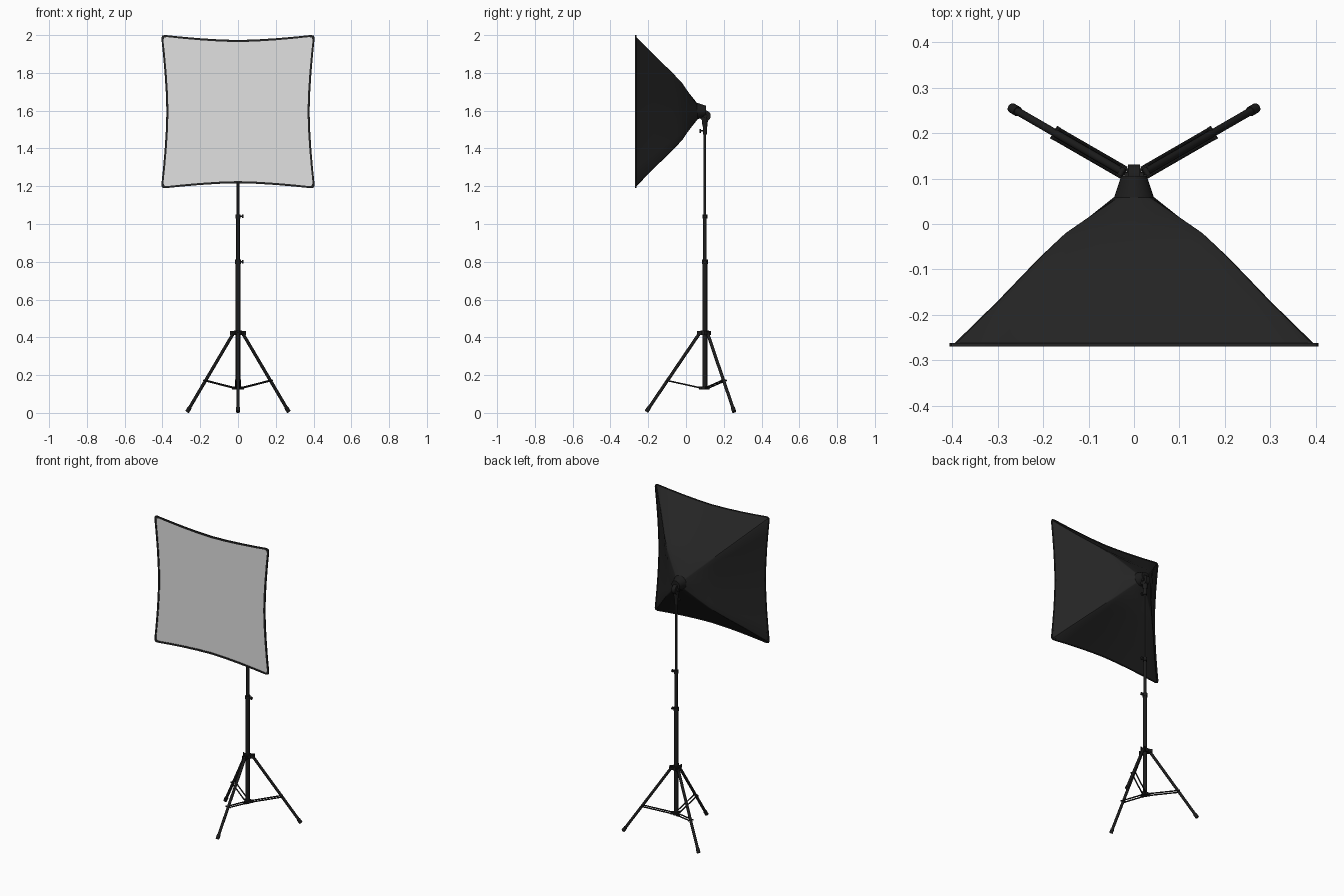
import bpy, bmesh, math
from mathutils import Vector, Matrix

if "Cube" in bpy.data.objects:
    bpy.data.objects.remove(bpy.data.objects["Cube"])


def material(name, r, g, b):
    m = bpy.data.materials.new(name)
    m.diffuse_color = (r, g, b, 1)
    m.use_nodes = True
    m.node_tree.nodes["Principled BSDF"].inputs["Base Color"].default_value = m.diffuse_color
    return m


FABRIC = material("black fabric", 0.018, 0.018, 0.018)
METAL = material("black metal", 0.012, 0.012, 0.012)
WHITE = material("white diffuser", 0.75, 0.75, 0.75)
SY = 0.10      # stand axis y
CZ = 1.595     # softbox axis z


def add(name, bm, mat, angle=35):
    bmesh.ops.recalc_face_normals(bm, faces=bm.faces)
    me = bpy.data.meshes.new(name)
    bm.to_mesh(me)
    bm.free()
    me.materials.append(mat)
    ob = bpy.data.objects.new(name, me)
    bpy.context.collection.objects.link(ob)
    bpy.ops.object.select_all(action='DESELECT')
    ob.select_set(True)
    bpy.context.view_layer.objects.active = ob
    bpy.ops.object.shade_smooth_by_angle(angle=math.radians(angle))
    return ob


def rod(name, a, b, r1, r2=None, mat=METAL, sides=20):
    """Cylinder or cone from point a to point b."""
    a, b = Vector(a), Vector(b)
    d = b - a
    bm = bmesh.new()
    mtx = Matrix.Translation((a + b) / 2) @ d.to_track_quat('Z', 'Y').to_matrix().to_4x4()
    bmesh.ops.create_cone(bm, cap_ends=True, segments=sides, radius1=r1,
                          radius2=r1 if r2 is None else r2, depth=d.length, matrix=mtx)
    return add(name, bm, mat)


def box(name, centre, size, turn=0.0):
    bm = bmesh.new()
    mtx = (Matrix.Translation(centre) @ Matrix.Rotation(turn, 4, 'Z')
           @ Matrix.Diagonal((*size, 1)))
    bmesh.ops.create_cube(bm, size=1, matrix=mtx)
    return add(name, bm, METAL)


def ring(bm, y, h, dip, roundness=0.0):
    """Square loop with sides bowed inward; roundness blends it to a circle."""
    pts = []
    for k in range(4):
        c, s = math.cos(k * math.pi / 2), math.sin(k * math.pi / 2)
        side = [(t * h, h - dip * (1 - abs(t) ** 1.6))
                for t in (-.95, -.75, -.5, -.25, 0, .25, .5, .75, .95)]
        side += [(.985 * h, .985 * h)]
        for x, z in side:
            f = 1 + roundness * (h / math.hypot(x, z) - 1)
            x, z = x * f, z * f
            pts.append(bm.verts.new((c * x + s * z, y, CZ - s * x + c * z)))
    return pts


def loft(bm, loops):
    for a, b in zip(loops, loops[1:]):
        n = len(a)
        for i in range(n):
            bm.faces.new((a[i], a[(i + 1) % n], b[(i + 1) % n], b[i]))


# Softbox fabric shell
bm = bmesh.new()
sections = [(-.27, .405, .029, 0), (-.17, .302, .02, 0), (-.075, .21, .012, 0),
            (-.045, .178, .009, 0), (-.02, .151, .006, 0), (.02, .095, .002, .1),
            (.06, .043, 0, 1)]
loops = [ring(bm, *s) for s in sections]
loft(bm, loops)
bm.faces.new(loops[-1])
add("softbox_shell", bm, FABRIC, 25)

# Black hem around the front opening
bm = bmesh.new()
hem = [(-.262, .405, .029), (-.262, .408, .029), (-.270, .408, .029),
       (-.270, .397, .029), (-.262, .397, .029)]
loft(bm, [ring(bm, *s) for s in hem])
add("softbox_hem", bm, FABRIC)

# White front diffuser
bm = bmesh.new()
edge = ring(bm, -.266, .399, .029)
mid = bm.verts.new((0, -.266, CZ))
for i in range(len(edge)):
    bm.faces.new((edge[i], mid, edge[(i + 1) % len(edge)]))
bmesh.ops.recalc_face_normals(bm, faces=bm.faces)
if bm.faces[:][0].normal.y > 0:
    bmesh.ops.reverse_faces(bm, faces=bm.faces)
add("front_diffuser", bm, WHITE)

# Lamp holder and tilting bracket
rod("lamp_holder", (0, .058, CZ + .003), (0, .106, CZ + .003), .044, .028, sides=32)
rod("tilt_joint", (-.013, .102, 1.572), (.013, .102, 1.572), .029, sides=32)
rod("tilt_bolt", (-.021, .102, 1.572), (.021, .102, 1.572), .011)
rod("bracket_neck", (0, SY, 1.515), (0, SY, 1.56), .013, .017)
rod("bracket_socket", (0, SY, 1.475), (0, SY, 1.525), .011)
rod("socket_screw", (0, SY, 1.493), (0, .077, 1.493), .004)
rod("socket_knob", (0, .08, 1.493), (0, .071, 1.493), .010)

# Telescoping pole with clamp collars
for name, z0, z1, r in (("lower_pole", .125, .80, .0125), ("middle_pole", .79, 1.04, .0095),
                        ("upper_pole", 1.03, 1.48, .007)):
    rod(name, (0, SY, z0), (0, SY, z1), r)
for name, z, r in (("lower_clamp", .80, .0155), ("upper_clamp", 1.04, .013)):
    rod(name, (0, SY, z - .011), (0, SY, z + .011), r)
    rod(name + "_screw", (0, SY, z), (.022, SY, z), .004)
    rod(name + "_knob", (.02, SY, z), (.029, SY, z), .009)

# Hubs for the legs and braces
rod("leg_hub", (0, SY, .412), (0, SY, .435), .022)
rod("brace_hub", (0, SY, .124), (0, SY, .140), .020)

# Three legs, each with a pair of thin brace bars
for n, deg in enumerate((30, 150, 270), 1):
    a = math.radians(deg)
    out = Vector((math.cos(a), math.sin(a), 0))
    side = Vector((-out.y, out.x, 0))

    def at(r, z, s=0.0):
        return Vector((0, SY, z)) + out * r + side * s

    rod(f"leg_{n}", at(.028, .422), at(.308, .0095), .0085, sides=16)
    rod(f"foot_{n}", at(.295, .0282), at(.310, .0063), .011, sides=16)
    rod(f"leg_pin_{n}", at(.031, .423, -.015), at(.031, .423, .015), .006, sides=12)
    rod(f"brace_bolt_{n}", at(.2, .171, -.016), at(.2, .171, .016), .0045, sides=12)
    for s in (-1, 1):
        box(f"leg_hinge_{n}", at(.028, .423, s * .0105), (.026, .004, .022), a)
        box(f"brace_hinge_{n}", at(.022, .132, s * .008), (.018, .004, .014), a)
        rod(f"brace_{n}", at(.026, .133, s * .0115), at(.203, .172, s * .0115), .004, sides=10)
